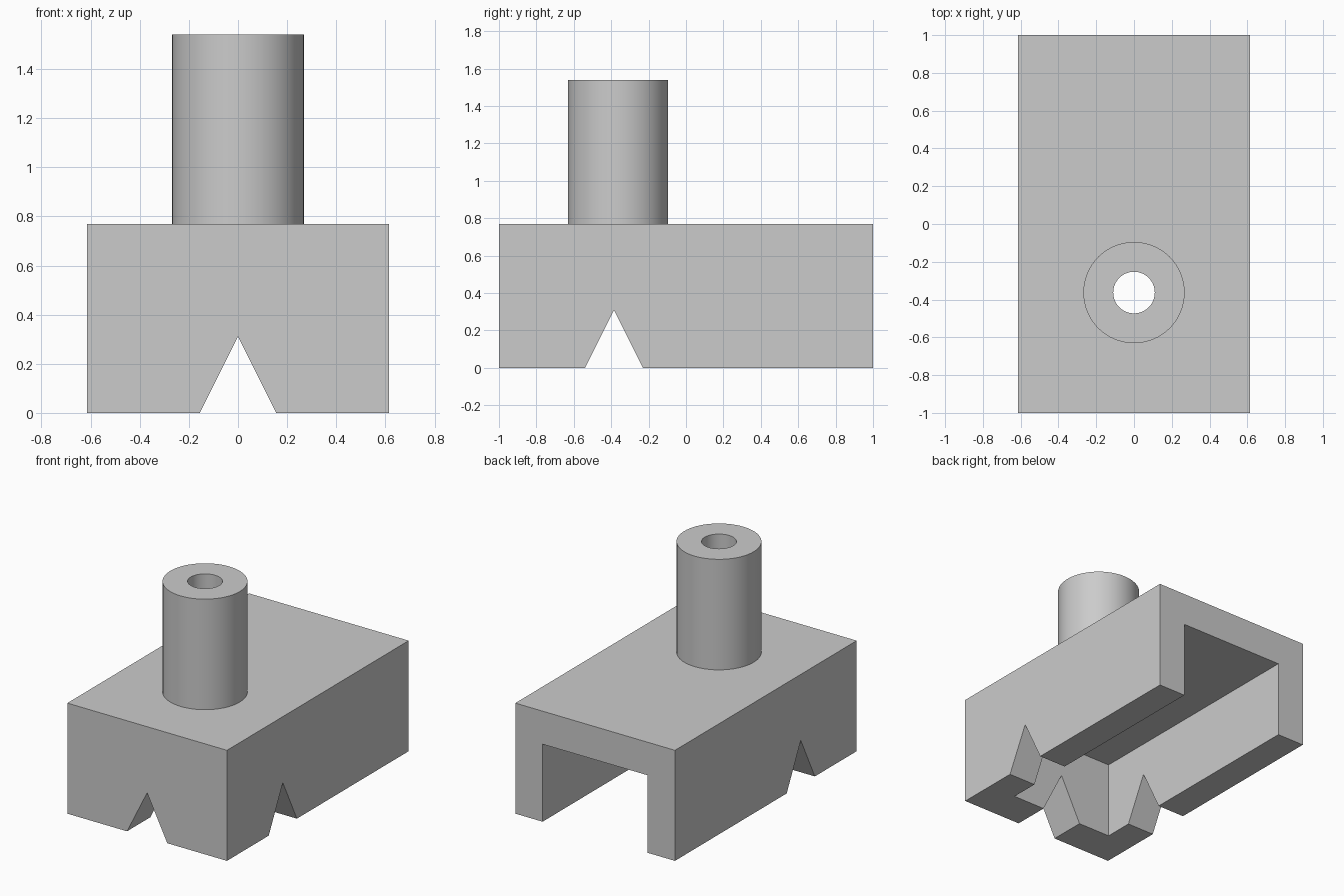
import bpy, bmesh, math

if "Cube" in bpy.data.objects:
    bpy.data.objects.remove(bpy.data.objects["Cube"], do_unlink=True)

grey = bpy.data.materials.new("plain grey")
grey.use_nodes = True
colour = (0.6, 0.6, 0.6, 1)
grey.diffuse_color = colour
grey.node_tree.nodes["Principled BSDF"].inputs["Base Color"].default_value = colour

HALF_W, TOP, POST_TOP = 0.615, 0.77, 1.54
POST_Y, NOTCH_Y = -0.363, -0.385


def add_object(name, bm, cutter=False):
    bmesh.ops.recalc_face_normals(bm, faces=bm.faces)
    mesh = bpy.data.meshes.new(name)
    bm.to_mesh(mesh)
    bm.free()
    mesh.materials.append(grey)
    obj = bpy.data.objects.new(name, mesh)
    bpy.context.collection.objects.link(obj)
    obj.hide_render = cutter
    return obj


def prism(name, points, step, cutter=False):
    """Extrude a closed outline along a vector."""
    bm = bmesh.new()
    face = bm.faces.new([bm.verts.new(p) for p in points])
    new = bmesh.ops.extrude_face_region(bm, geom=[face])["geom"]
    bmesh.ops.translate(bm, vec=step, verts=[v for v in new if isinstance(v, bmesh.types.BMVert)])
    return add_object(name, bm, cutter)


def box(name, x, y0, y1, z0, z1, cutter=False):
    outline = [(-x, y0, z0), (x, y0, z0), (x, y0, z1), (-x, y0, z1)]
    return prism(name, outline, (0, y1 - y0, 0), cutter)


def cut(target, cutter):
    mod = target.modifiers.new(cutter.name, "BOOLEAN")
    mod.operation = "DIFFERENCE"
    mod.solver = "EXACT"
    mod.object = cutter
    bpy.context.view_layer.objects.active = target
    bpy.ops.object.modifier_apply(modifier=mod.name)
    bpy.data.objects.remove(cutter, do_unlink=True)


# Block with a channel open at the bottom and back
block = box("block", HALF_W, -1, 1, 0, TOP)
cut(block, box("channel_cutter", 0.405, -0.744, 1.2, -0.2, 0.54, True))

# Triangular notches through the front wall and both side walls
# (each outline continues below the base so the cut is clean)
half, peak, low = 0.155, 0.31, -0.1
wide = half * (peak - low) / peak
profile = [(-wide, low), (wide, low), (0, peak)]
cut(block, prism("front_notch_cutter", [(a, -1.1, z) for a, z in profile], (0, 0.6, 0), True))
cut(block, prism("side_notch_cutter", [(-1, NOTCH_Y + a, z) for a, z in profile], (2, 0, 0), True))

# Bore through the roof of the block
bm = bmesh.new()
bmesh.ops.create_cone(bm, cap_ends=True, segments=64, radius1=0.11, radius2=0.11, depth=1)
bmesh.ops.translate(bm, vec=(0, POST_Y, TOP), verts=bm.verts)
cut(block, add_object("bore_cutter", bm, True))

# Hollow post: a wall section spun around its axis
bm = bmesh.new()
section = [(0.11, TOP), (0.268, TOP), (0.268, POST_TOP), (0.11, POST_TOP)]
verts = [bm.verts.new((r, POST_Y, z)) for r, z in section]
edges = [bm.edges.new((verts[i], verts[i + 1])) for i in range(3)]
bmesh.ops.spin(bm, geom=verts + edges + [bm.edges.new((verts[3], verts[0]))],
               cent=(0, POST_Y, 0), axis=(0, 0, 1), angle=math.tau, steps=64)
bmesh.ops.remove_doubles(bm, verts=bm.verts, dist=0.0005)
# The hidden ring against the block is left open
bmesh.ops.delete(bm, geom=[f for f in bm.faces if f.calc_center_median().z < TOP + 0.01],
                 context="FACES_ONLY")
post = add_object("post", bm)

# Smooth round surfaces, crisp edges
for obj in (block, post):
    bpy.ops.object.select_all(action="DESELECT")
    obj.select_set(True)
    bpy.context.view_layer.objects.active = obj
    bpy.ops.object.shade_smooth_by_angle(angle=math.radians(30))
